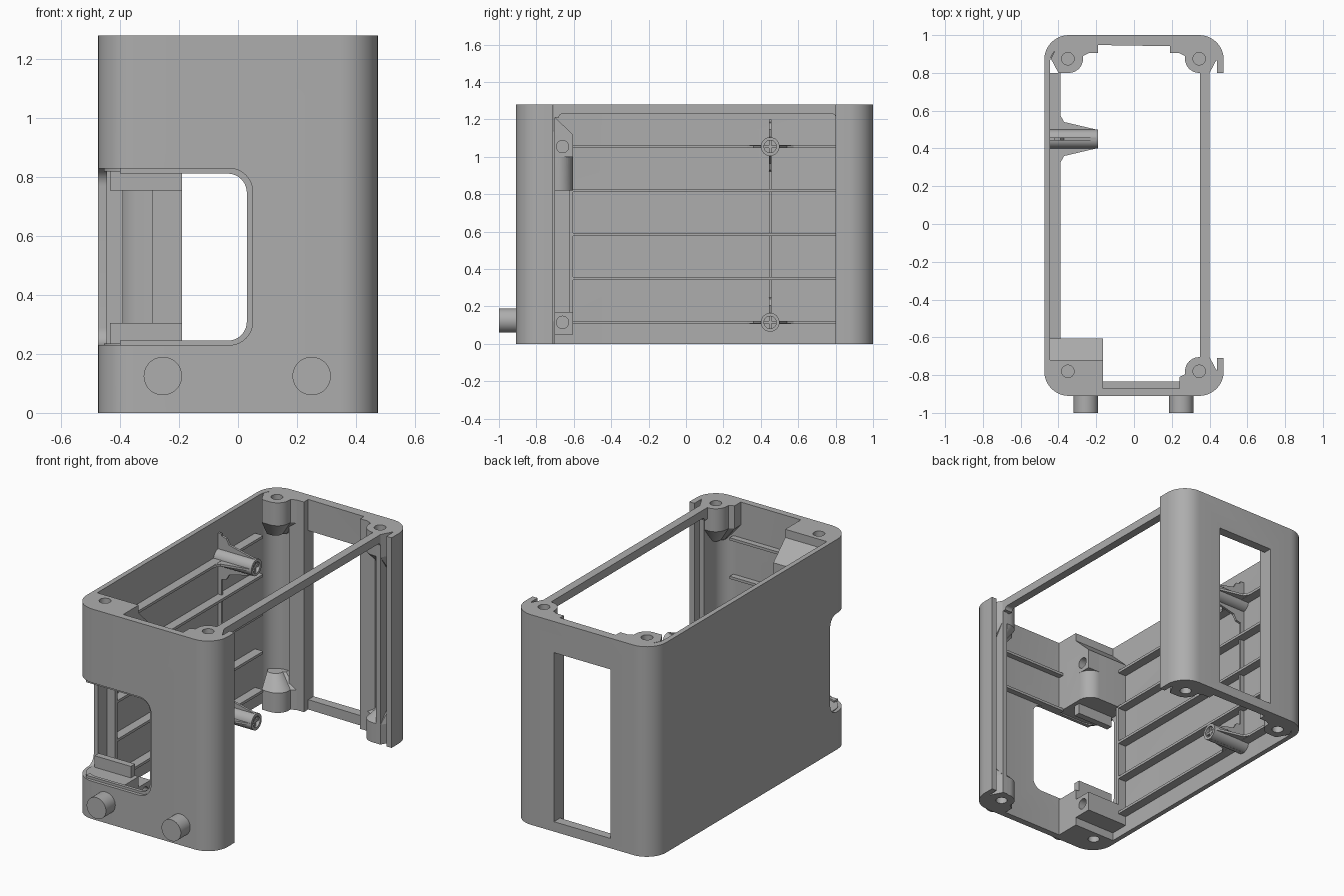
import bpy, bmesh
from math import sin, cos, radians
from mathutils import Vector

cube = bpy.data.objects.get("Cube")
if cube:
    bpy.data.objects.remove(cube, do_unlink=True)

grey = bpy.data.materials.new("matte_grey")
grey.use_nodes = True
grey.diffuse_color = (0.42, 0.42, 0.42, 1)
grey.node_tree.nodes["Principled BSDF"].inputs["Base Color"].default_value = (0.42, 0.42, 0.42, 1)

H = 1.28          # height of the housing
WALL_X = -0.445   # inner face of the long wall


def arc(cx, cy, r, a0, a1, n=10):
    angles = [radians(a0 + (a1 - a0) * i / n) for i in range(n + 1)]
    return [(cx + r * cos(a), cy + r * sin(a)) for a in angles]


def place(axis, u, v, w):
    return {"x": (w, u, v), "y": (u, w, v), "z": (u, v, w)}[axis]


def prism(name, pts, axis, lo, hi, toward=None, factor=1.0):
    """Extrude an outline along an axis; the far end may shrink toward a point."""
    bm = bmesh.new()
    far = pts
    if toward:
        far = [(toward[0] + (u - toward[0]) * factor, toward[1] + (v - toward[1]) * factor) for u, v in pts]
    a = [bm.verts.new(place(axis, u, v, lo)) for u, v in pts]
    b = [bm.verts.new(place(axis, u, v, hi)) for u, v in far]
    bm.faces.new(a)
    bm.faces.new(b)
    for i in range(len(pts)):
        j = (i + 1) % len(pts)
        bm.faces.new((a[i], a[j], b[j], b[i]))
    bmesh.ops.recalc_face_normals(bm, faces=bm.faces)
    mesh = bpy.data.meshes.new(name)
    bm.to_mesh(mesh)
    bm.free()
    mesh.materials.append(grey)
    ob = bpy.data.objects.new(name, mesh)
    bpy.context.collection.objects.link(ob)
    return ob


def box(name, x0, x1, y0, y1, z0, z1):
    return prism(name, [(x0, y0), (x1, y0), (x1, y1), (x0, y1)], "z", z0, z1)


def rod(name, axis, u, v, r, lo, hi, n=32):
    return prism(name, arc(u, v, r, 0, 360, n)[:-1], axis, lo, hi)


def rounded(u0, u1, v0, v1, r):
    """Rectangle whose two far-u corners are rounded."""
    return [(u0, v0)] + arc(u1 - r, v0 + r, r, -90, 0) + arc(u1 - r, v1 - r, r, 0, 90) + [(u0, v1)]


def cut(obs, cutters):
    for ob in obs:
        for c in cutters:
            m = ob.modifiers.new("cut", "BOOLEAN")
            m.operation, m.solver, m.object = "DIFFERENCE", "EXACT", c
            bpy.context.view_layer.objects.active = ob
            bpy.ops.object.modifier_apply(modifier=m.name)


def discard(cutters):
    for c in cutters:
        bpy.data.objects.remove(c, do_unlink=True)


# Housing wall: C-shaped outline with hooked lips on the open side
outline = [(0.475, -0.71)]
outline += arc(0.345, -0.78, 0.13, 0, -90) + arc(-0.345, -0.78, 0.13, -90, -180)
outline += arc(-0.345, 0.87, 0.13, 180, 90) + arc(0.345, 0.87, 0.13, 90, 0)
outline += [(0.475, 0.8), (0.44, 0.8), (0.44, 0.865), (0.4, 0.865), (0.4, 0.8), (0.37, 0.8)]
outline += arc(0.27, 0.85, 0.09, 0, 90, 6)
outline += arc(-0.345, 0.87, 0.08, 90, 180)[:1] + arc(-0.345, 0.85, 0.1, 90, 180)
outline += arc(-0.345, -0.77, 0.1, 180, 270)
outline += arc(0.27, -0.78, 0.09, -90, 0, 6)
outline += [(0.37, -0.7), (0.4, -0.7), (0.4, -0.775), (0.44, -0.775), (0.44, -0.71)]
shell = prism("housing_wall", outline, "z", 0, H)

# Front window with a stepped rim, wrapping round the corner, and the back slot
windows = [
    prism("cut_rim", rounded(-0.6, 0.05, 0.23, 0.83, 0.08), "y", -1.1, -0.89),
    prism("cut_window", rounded(-0.6, 0.03, 0.245, 0.812, 0.065), "y", -1.1, -0.78),
    prism("cut_corner", rounded(-1.1, -0.71, 0.23, 0.83, 0.06), "x", -0.6, -0.4),
    box("cut_back", -0.19, 0.19, 0.8, 1.1, 0.06, 1.09),
]
cut([shell], windows)

# Thick strips on either side of the back slot
for side in (-1, 1):
    box("back_strip", min(side * 0.19, side * 0.29), max(side * 0.19, side * 0.29), 0.905, 0.97, 0, H)

# Corner screw bosses, flared at top and bottom
drilled = [shell]
corners = [(-1, 1, 0.875), (1, 1, 0.875), (1, -1, -0.78)]
for sx, sy, yc in corners:
    x = sx * 0.345
    round_in = [(x - sx * 0.075 * cos(radians(t)), yc - sy * 0.075 * sin(radians(t))) for t in range(0, 91, 9)]
    pts = [(x - sx * 0.105, yc + sy * 0.09), (x - sx * 0.105, yc + sy * 0.03), (x - sx * 0.075, yc + sy * 0.015)]
    pts += round_in + [(sx * 0.4, yc - sy * 0.075), (sx * 0.44, yc), (x + sx * 0.05, yc + sy * 0.09)]
    anchor = (sx * 0.43, yc + sy * 0.08)
    for z0, z1, z2 in ((H, 1.14, 1.04), (0, 0.12, 0.2)):
        drilled.append(prism("corner_boss", pts, "z", z0, z1))
        prism("corner_boss_flare", pts, "z", z1, z2, anchor, 0.55)

# Mounting column in the front corner above and below the window
corner = arc(-0.345, -0.78, 0.11, 180, 270)
column = corner + [(-0.165, -0.88)] + arc(-0.245, -0.685, 0.08, 0, 90) + [(-0.455, -0.605)]
plate = corner + [(-0.165, -0.88), (-0.165, -0.72), (-0.455, -0.72)]
drilled.append(prism("upper_column", column, "z", 0.82, 1.12))
drilled.append(prism("upper_plate", plate, "z", 1.12, H))
prism("upper_slope", [(-0.73, 1.12), (-0.605, 1.12), (-0.72, 1.23), (-0.73, 1.23)], "x", WALL_X, -0.165)
drilled.append(box("upper_screw_block", -0.4, -0.165, -0.72, -0.605, 1.0, 1.12))
drilled.append(prism("lower_plate", plate, "z", 0, 0.235))
drilled.append(box("lower_screw_block", WALL_X - 0.01, -0.165, -0.73, -0.605, 0.05, 0.17))
for z0, z1 in ((0.235, 0.305), (0.755, 0.825)):
    prism("window_lip", [(-0.435, z0), (-0.19, z0), (-0.19, z1), (-0.435, z1)], "y", -0.76, -0.72)
box("window_post", -0.46, -0.39, -0.625, -0.605, 0.17, 0.82)

# Horizontal ribs on the long wall and the front wall
for i in range(5):
    z = 0.115 + 0.235 * i
    box("wall_rib", WALL_X - 0.01, -0.39, -0.61, 0.8, z - 0.008, z + 0.008)
for z in (0.82, 1.055):
    box("front_rib", -0.17, 0.29, -0.88, -0.835, z - 0.008, z + 0.008)
box("upright_rib", WALL_X - 0.01, -0.42, 0.443, 0.457, 0.115, 1.2)

# Long screw posts with crossed gussets
for z in (0.115, 1.055):
    drilled.append(rod("screw_post", "x", 0.45, z, 0.05, WALL_X - 0.01, -0.19))
    for axis, mid, level in (("z", 0.45, z), ("y", z, 0.45)):
        half = [(-0.45, 0.14), (-0.39, 0.125), (-0.37, 0.09), (-0.2, 0.05)]
        if axis == "y" and z < 0.5:
            low = [(-0.2, 0.05), (-0.45, 0.05)]
        else:
            low = half[::-1]
        pts = [(x, mid + w) for x, w in half] + [(x, mid - w) for x, w in low]
        prism("gusset", pts, axis, level - 0.007, level + 0.007)

# Screw holes
holes = []
for x, y in ((-0.35, 0.875), (0.345, 0.875), (0.345, -0.78), (-0.35, -0.78)):
    holes.append(rod("cut_hole", "z", x, y, 0.033, 1.18, 1.4))
    holes.append(rod("cut_hole", "z", x, y, 0.033, -0.1, 0.09))
for y in (0.45, -0.66):
    for z in (0.115, 1.055):
        holes.append(rod("cut_hole", "x", y, z, 0.033, -0.33, 0))
cut(drilled, holes)
discard(windows + holes)

# Top rail across the open side, with filleted ends
rail = arc(-0.66, 1.21, 0.02, 180, 90, 5) + arc(0.78, 1.21, 0.02, 90, 0, 5)
rail = [(-0.72, H), (-0.72, 1.21)] + rail + [(0.82, 1.21), (0.82, H)]
prism("top_rail", rail, "x", 0.35, 0.4)

# Front buttons
for x in (-0.255, 0.25):
    rod("front_button", "y", x, 0.125, 0.065, -1.0, -0.88, 48)

# Smooth the rounded surfaces and keep the corners crisp
bpy.ops.object.select_all(action="DESELECT")
for ob in bpy.context.collection.objects:
    if ob.type == "MESH":
        ob.select_set(True)
        bpy.context.view_layer.objects.active = ob
bpy.ops.object.shade_smooth_by_angle(angle=radians(30))
